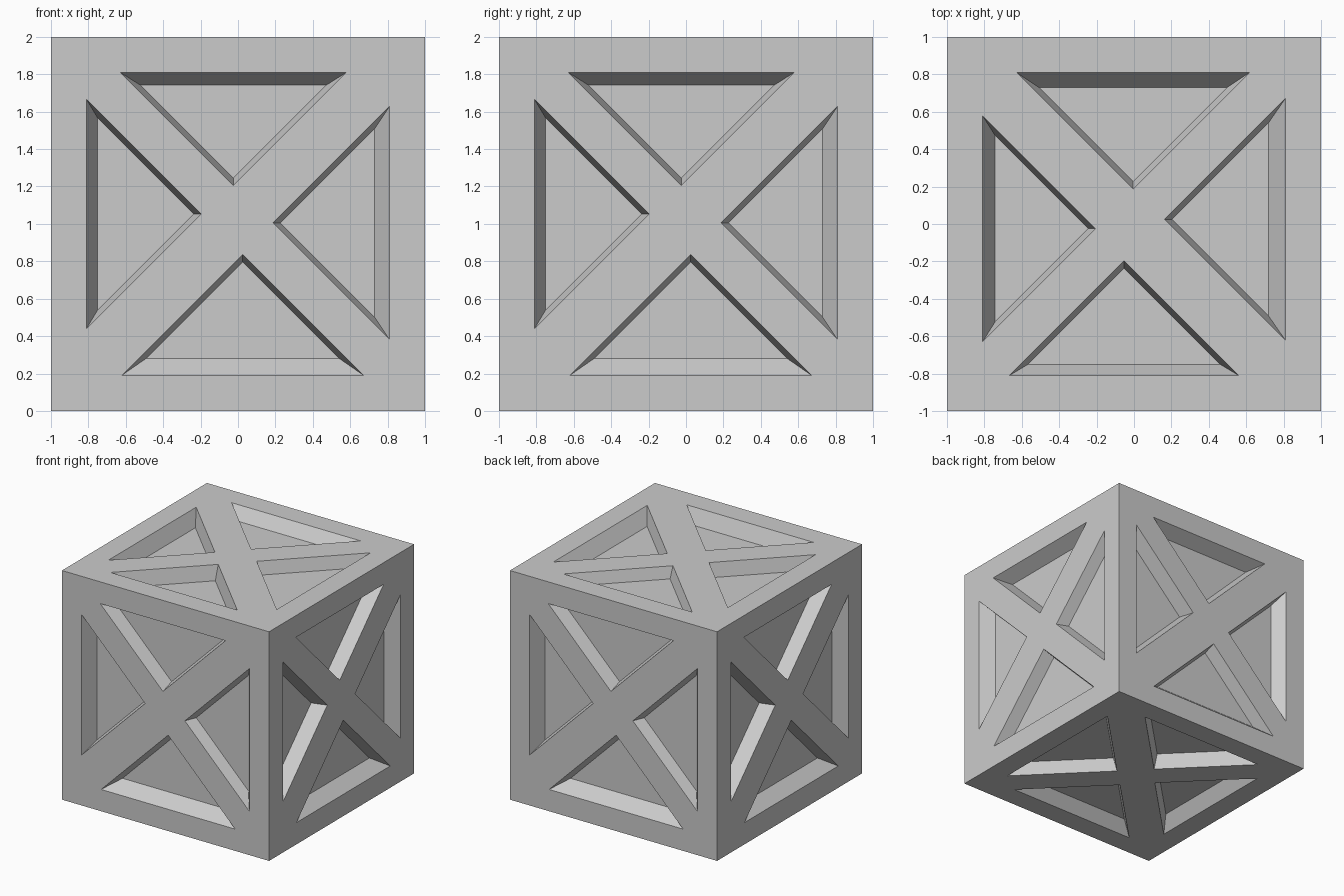
import bpy, bmesh
from mathutils import Vector

if "Cube" in bpy.data.objects:
    bpy.data.objects.remove(bpy.data.objects["Cube"])

BASE = 0.81      # distance of each pocket's long edge from the face centre
SLANT = 0.04     # apex shift between rim and floor

# Pockets of one face: (outward dir, sideways dir, side offset, apex distance, base inset, depth)
POCKETS = [
    ((0, 1), (1, 0), -0.025, 0.205, 0.068, 0.12),   # top
    ((-1, 0), (0, 1), 0.053, 0.197, 0.06, 0.128),   # left
    ((1, 0), (0, 1), 0.005, 0.187, 0.08, 0.10),     # right
    ((0, -1), (1, 0), 0.025, 0.163, 0.09, 0.11),    # bottom
]

# Face frames: (u axis, v axis); the normal is u x v
FACES = [
    ((1, 0, 0), (0, 0, 1)), ((0, 1, 0), (0, 0, 1)),
    ((-1, 0, 0), (0, 0, 1)), ((0, -1, 0), (0, 0, 1)),
    ((0, 1, 0), (-1, 0, 0)), ((0, -1, 0), (-1, 0, 0)),
]


def triangle(base, apex, offset, out, side):
    half = base - apex
    out, side = Vector(out), Vector(side)
    return [out * base + side * (offset - half),
            out * base + side * (offset + half),
            out * apex + side * offset]


def add_pocket(bm, u, v, pocket):
    out, side, offset, apex, inset, depth = pocket
    n = u.cross(v)
    rim = triangle(BASE, apex, offset, out, side)
    floor = triangle(BASE - inset, apex + SLANT, offset, out, side)

    def ring(t):
        return [bm.verts.new(u * p.x + v * p.y + n * (1 - depth * t) + Vector((0, 0, 1)))
                for p in (a.lerp(b, t) for a, b in zip(rim, floor))]

    lo, hi = ring(1.0), ring(-0.3)
    bm.faces.new(lo)
    bm.faces.new(hi)
    for i in range(3):
        j = (i + 1) % 3
        bm.faces.new((lo[i], lo[j], hi[j], hi[i]))


# Cube body
bpy.ops.mesh.primitive_cube_add(size=2, location=(0, 0, 1))
body = bpy.context.object
body.name = "crate_body"

# Tapered triangular cutters
bm = bmesh.new()
for u, v in FACES:
    for pocket in POCKETS:
        add_pocket(bm, Vector(u), Vector(v), pocket)
bmesh.ops.recalc_face_normals(bm, faces=bm.faces[:])
mesh = bpy.data.meshes.new("pocket_cutter")
bm.to_mesh(mesh)
bm.free()
cutter = bpy.data.objects.new("pocket_cutter", mesh)
bpy.context.collection.objects.link(cutter)
cutter.hide_render = True

# Carve the pockets
mod = body.modifiers.new("pockets", "BOOLEAN")
mod.operation = "DIFFERENCE"
mod.solver = "EXACT"
mod.object = cutter
bpy.context.view_layer.objects.active = body
bpy.ops.object.modifier_apply(modifier=mod.name)
bpy.data.objects.remove(cutter)
